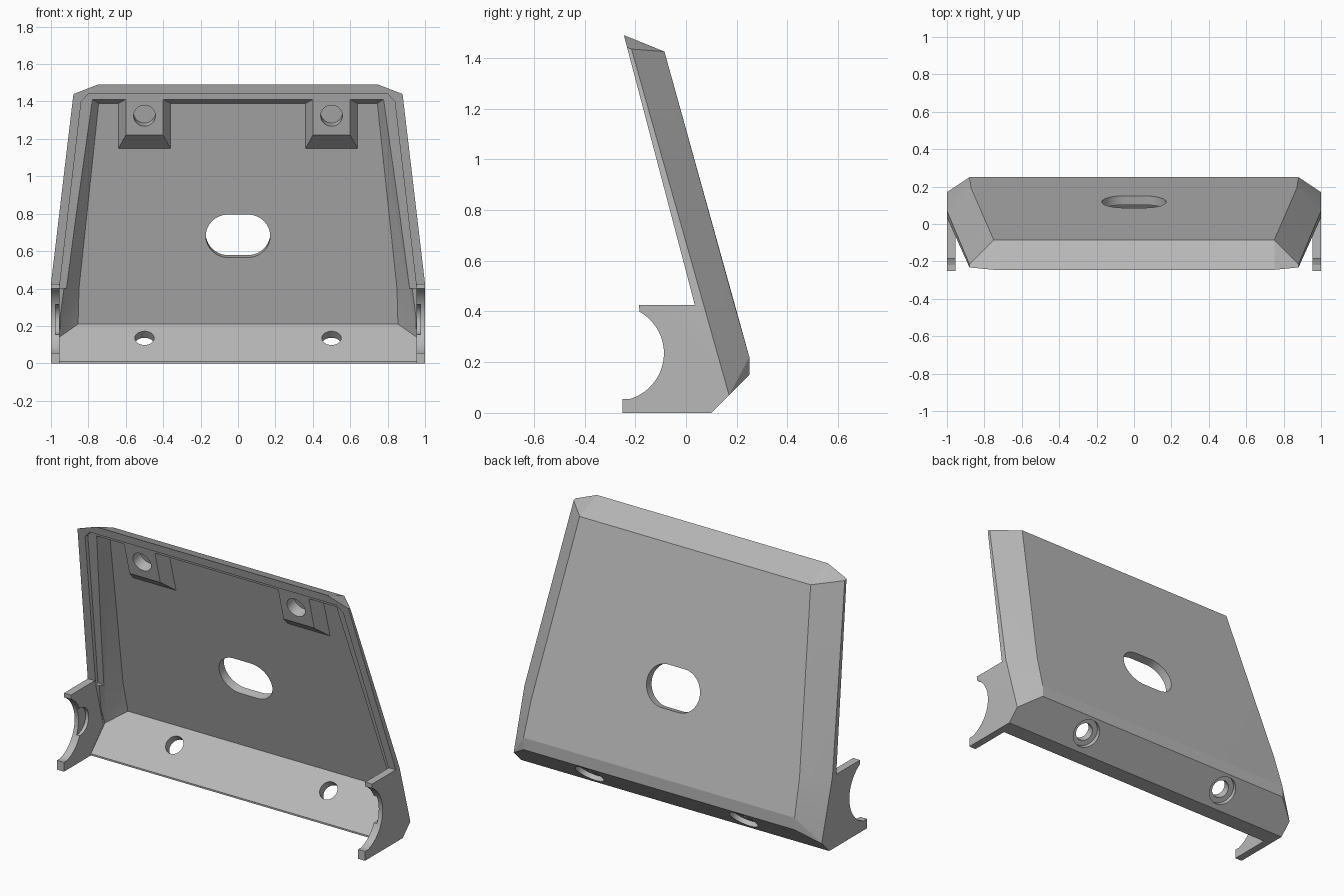
import bpy, bmesh, math
from mathutils import Vector

cube = bpy.data.objects.get("Cube")
if cube:
    bpy.data.objects.remove(cube, do_unlink=True)

grey = bpy.data.materials.new("plain_grey")
grey.use_nodes = True
grey.diffuse_color = (0.48, 0.48, 0.48, 1)
grey.node_tree.nodes["Principled BSDF"].inputs["Base Color"].default_value = (0.48, 0.48, 0.48, 1)

TILT = 0.27  # lean of the plate: y lost per unit of z


def rim(z):
    return 0.035 - 0.263 * (z - 0.425)


def inner_back(z):
    return 0.2 - 0.275 * (z - 0.21)


def make(name, bm):
    bmesh.ops.recalc_face_normals(bm, faces=bm.faces)
    mesh = bpy.data.meshes.new(name)
    bm.to_mesh(mesh)
    bm.free()
    mesh.materials.append(grey)
    ob = bpy.data.objects.new(name, mesh)
    bpy.context.collection.objects.link(ob)
    return ob


def hull(name, points, mirror=True):
    """Convex solid around the points, mirrored over x."""
    bm = bmesh.new()
    for x, y, z in points:
        bm.verts.new((x, y, z))
        if mirror:
            bm.verts.new((-x, y, z))
    res = bmesh.ops.convex_hull(bm, input=bm.verts)
    loose = {g for g in res["geom_interior"] + res["geom_unused"] if isinstance(g, bmesh.types.BMVert)}
    bmesh.ops.delete(bm, geom=list(loose), context="VERTS")
    bmesh.ops.dissolve_limit(bm, angle_limit=0.02, verts=bm.verts, edges=bm.edges)
    return make(name, bm)


def prism(name, profile, x0, x1):
    """Extrude a (y, z) profile along x."""
    bm = bmesh.new()
    face = bm.faces.new([bm.verts.new((x0, y, z)) for y, z in profile])
    ext = bmesh.ops.extrude_face_region(bm, geom=[face])
    verts = [g for g in ext["geom"] if isinstance(g, bmesh.types.BMVert)]
    bmesh.ops.translate(bm, verts=verts, vec=(x1 - x0, 0, 0))
    return make(name, bm)


def rod(name, start, direction, radius, length, half_slot=0.0, n=48):
    """Round or slot-shaped bar from start along a direction in the yz plane."""
    d = Vector(direction).normalized()
    side = Vector((1, 0, 0))
    up = d.cross(side)
    pts = []
    for i in range(n):
        a = math.tau * (i + 0.5) / n
        shift = math.copysign(half_slot, math.cos(a))
        p = Vector(start) + side * (math.cos(a) * radius + shift) + up * math.sin(a) * radius
        pts += [p, p + d * length]
    return hull(name, pts, False)


def combine(ob, other, operation):
    mod = ob.modifiers.new(operation, "BOOLEAN")
    mod.operation = operation
    mod.solver = "EXACT"
    mod.object = other
    bpy.context.view_layer.objects.active = ob
    bpy.ops.object.modifier_apply(modifier=mod.name)
    bpy.data.objects.remove(other, do_unlink=True)


# Bevelled outer body of the leaning plate
shell = hull("back_shell", [
    (1, 0.035, 0.425), (0.88, rim(1.44), 1.44), (0.75, -0.245, 1.49),
    (1, 0.07, 0.425), (0.88, -0.215, 1.435), (1, 0.17, 0.07), (1, 0.14, 0.04),
    (0.88, 0.25, 0.15), (0.88, 0.25, 0.22), (0.87, 0.19, 0.43), (0.75, -0.085, 1.425)])

# Sloping bottom ledge
combine(shell, hull("bottom_ledge", [
    (1, 0, 0), (1, 0, 0.02), (1, 0.1, 0), (1, 0.17, 0.07), (1, 0.13, 0.16),
    (0.88, 0.25, 0.15), (0.86, 0.2, 0.22)]), "UNION")

# Side arms with a round bite in the front
arc = []
for i in range(25):
    a = math.radians(-73 + i * 134 / 24)
    arc.append((-0.275 + 0.188 * math.cos(a), 0.235 + 0.188 * math.sin(a)))
arm_profile = [(-0.25, 0), (-0.25, 0.055)] + arc + [
    (-0.185, 0.425), (0.07, 0.425), (0.165, 0.08), (0.165, 0.065), (0.1, 0)]
for s in (-1, 1):
    arm = prism("side_arm", arm_profile, s * 0.955, s)
    pocket = prism("arm_pocket", [
        (-0.1 + 0.08 * math.cos(math.tau * i / 32), 0.235 + 0.08 * math.sin(math.tau * i / 32))
        for i in range(32)], s * 0.9, s * 0.975)
    combine(arm, pocket, "DIFFERENCE")
    combine(shell, arm, "UNION")

# Hollow inside and shallow step around the rim
combine(shell, hull("cavity", [
    (0.855, 0.2, 0.21), (0.85, inner_back(0.4), 0.4), (0.745, inner_back(1.39), 1.39),
    (0.955, 0.13, 0.14), (0.955, -0.15, -0.14), (0.945, 0.02, 0.4),
    (0.80, rim(1.425) - 0.02, 1.425)]), "DIFFERENCE")
step = [(0.955, 0.4), (0.838, 1.4), (0.8, 1.44)]
combine(shell, hull("rim_step", [
    (x, rim(z) + dy, z) for x, z in step for dy in (0.025, -0.1)]), "DIFFERENCE")

# Tapered screw posts under the top edge, with blind holes
for s in (-1, 1):
    post = [(s * 0.5 + w, y, z) for w0, y, z in (
        (0.1, rim(1.22) + 0.025, 1.22), (0.1, rim(1.43) + 0.025, 1.43),
        (0.15, inner_back(1.13) + 0.02, 1.13), (0.15, inner_back(1.42) + 0.02, 1.42))
        for w in (-w0, w0)]
    combine(shell, hull("screw_post", post, False), "UNION")
    combine(shell, rod("post_hole", (s * 0.5, rim(1.31) - 0.03, 1.31), (0, 1, TILT), 0.058, 0.12), "DIFFERENCE")

# Counterbored holes through the bottom ledge
for s in (-1, 1):
    mouth = (s * 0.5, 0.125, 0.135)
    combine(shell, rod("ledge_hole", (s * 0.5, 0.025, 0.235), (0, 1, -1), 0.052, 0.4), "DIFFERENCE")
    combine(shell, rod("counterbore", (s * 0.5, 0.16, 0.1), (0, 1, -1), 0.083, 0.2), "DIFFERENCE")

# Slot through the back
combine(shell, rod("cable_slot", (0, -0.08, 0.64), (0, 1, TILT), 0.119, 0.4, 0.053), "DIFFERENCE")

# Smooth round walls, keep the flat facets sharp
bpy.ops.object.select_all(action="DESELECT")
shell.select_set(True)
bpy.context.view_layer.objects.active = shell
bpy.ops.object.shade_smooth_by_angle(angle=math.radians(12))
